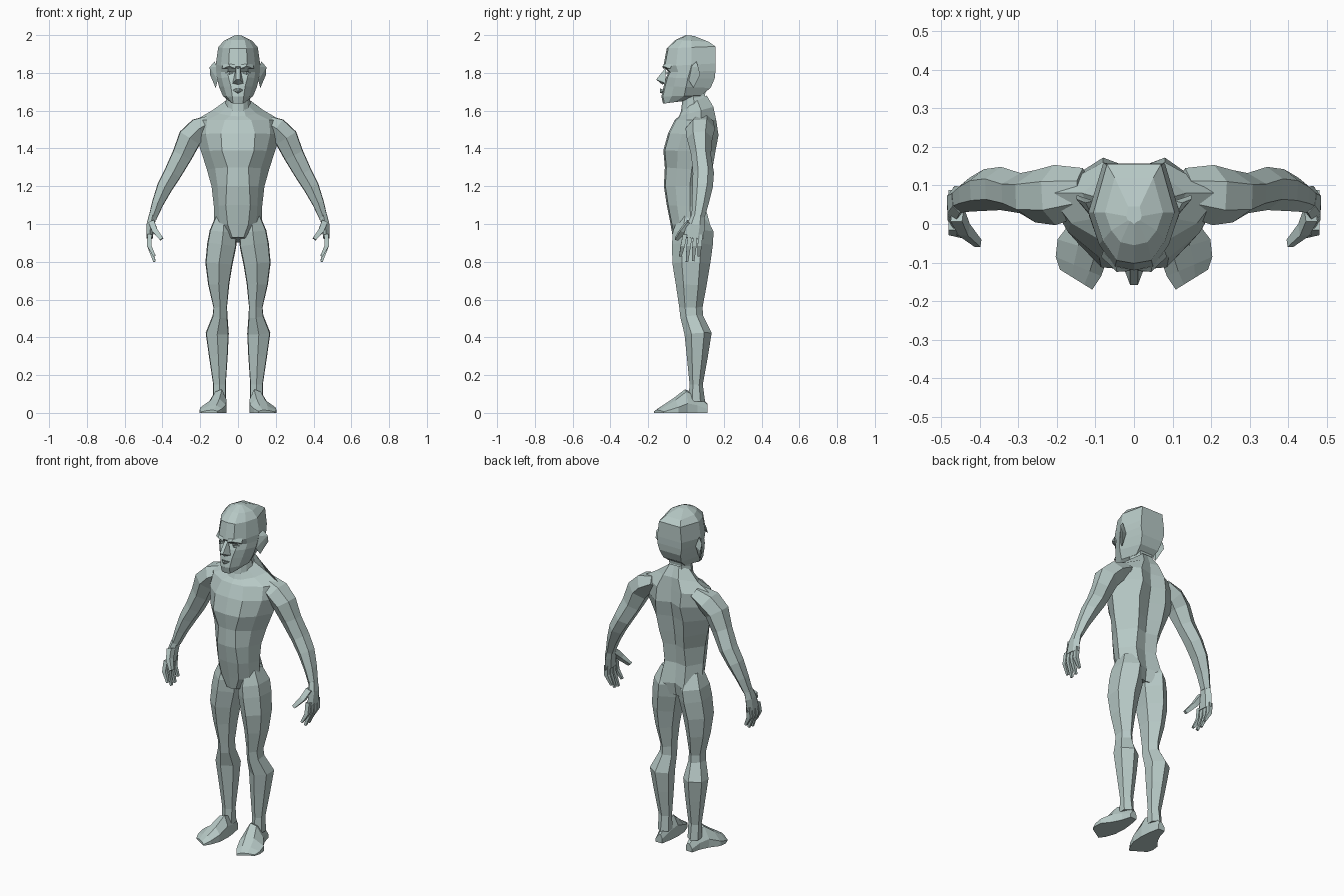
import bpy, bmesh
from mathutils import Vector

skin = bpy.data.materials.new("pale_grey_green")
skin.diffuse_color = (0.47, 0.58, 0.56, 1)


def finish(name, bm, mirror=False):
    bmesh.ops.recalc_face_normals(bm, faces=bm.faces)
    me = bpy.data.meshes.new(name)
    bm.to_mesh(me)
    bm.free()
    me.materials.append(skin)
    ob = bpy.data.objects.new(name, me)
    bpy.context.collection.objects.link(ob)
    if mirror:
        ob.modifiers.new("mirror", 'MIRROR').use_mirror_merge = False
    return ob


def skin_rings(name, rings, mirror=False):
    """Bridge closed rings of equal length and cap both ends."""
    bm = bmesh.new()
    vs = [[bm.verts.new(p) for p in r] for r in rings]
    n = len(vs[0])
    for a, b in zip(vs, vs[1:]):
        for i in range(n):
            j = (i + 1) % n
            bm.faces.new((a[i], a[j], b[j], b[i]))
    bm.faces.new(vs[0])
    bm.faces.new(vs[-1])
    return finish(name, bm, mirror)


def body_ring(zf, zb, yf, xf, xs, ys, yb, xb, groove):
    """Symmetric section: front, front corner, flank, side, back corner, spine."""
    half = [(0, yf), (xf, yf + 0.008), (xf * 0.35 + xs * 0.62, yf * 0.55 + ys * 0.45),
            (xs, ys), (xb, yb), (0, yb - groove)]
    pts = half + [(-x, y) for x, y in half[-2:0:-1]]
    return [(x, y, zf + (zb - zf) * (y - yf) / (yb - yf)) for x, y in pts]


SIX = [(1, 0), (0.45, 0.9), (-0.5, 0.85), (-1, 0), (-0.5, -0.85), (0.45, -0.9)]
FOUR = [(0.8, 0.8), (-0.8, 0.8), (-0.8, -0.8), (0.8, -0.8)]


def limb(name, path, shape=SIX):
    """Tube along (x, y, z, half depth in y, half thickness), mirrored."""
    c = [Vector(p[:3]) for p in path]
    rings = []
    for i, p in enumerate(path):
        t = (c[min(i + 1, len(c) - 1)] - c[max(i - 1, 0)])
        t.y *= 0.4
        t.normalize()
        u = Vector((0, 1, 0))
        u = (u - t * u.dot(t)).normalized()
        v = t.cross(u)
        rings.append([c[i] + u * a * p[3] + v * b * p[4] for a, b in shape])
    return skin_rings(name, rings, True)


def hull(name, pts, mirror=False):
    bm = bmesh.new()
    for p in pts:
        bm.verts.new(p)
    bmesh.ops.convex_hull(bm, input=bm.verts)
    return finish(name, bm, mirror)


# torso from crotch to base of neck
skin_rings("torso", [body_ring(*r) for r in [
    (0.93, 0.90, -0.070, 0.030, 0.055, 0.03, 0.105, 0.04, 0.01),
    (1.00, 0.97, -0.082, 0.055, 0.125, 0.03, 0.135, 0.08, 0.03),
    (1.10, 1.09, -0.102, 0.065, 0.128, 0.02, 0.102, 0.07, 0.01),
    (1.20, 1.20, -0.117, 0.060, 0.140, 0.02, 0.118, 0.07, 0.02),
    (1.30, 1.28, -0.112, 0.055, 0.165, 0.03, 0.138, 0.08, 0.03),
    (1.39, 1.38, -0.120, 0.085, 0.195, 0.05, 0.155, 0.09, 0.03),
    (1.48, 1.47, -0.095, 0.090, 0.225, 0.07, 0.172, 0.08, 0.03),
    (1.55, 1.55, -0.060, 0.070, 0.225, 0.08, 0.160, 0.08, 0.02),
    (1.57, 1.62, -0.038, 0.040, 0.135, 0.08, 0.145, 0.05, 0.01),
    (1.61, 1.68, -0.020, 0.030, 0.065, 0.06, 0.110, 0.03, 0.00)]])

# neck
skin_rings("neck", [body_ring(*r) for r in [
    (1.57, 1.60, -0.030, 0.03, 0.075, 0.05, 0.125, 0.05, 0),
    (1.65, 1.68, -0.020, 0.03, 0.062, 0.04, 0.100, 0.04, 0),
    (1.72, 1.74, -0.030, 0.03, 0.062, 0.04, 0.110, 0.04, 0)]])

# head: jaw, cheeks, eye sockets, brow, skull
skin_rings("head", [body_ring(*r) for r in [
    (1.637, 1.65, -0.122, 0.026, 0.040, -0.06, -0.020, 0.025, 0),
    (1.675, 1.68, -0.130, 0.030, 0.080, -0.01, 0.080, 0.05, 0),
    (1.73, 1.72, -0.118, 0.038, 0.100, 0.00, 0.130, 0.06, 0),
    (1.775, 1.77, -0.106, 0.050, 0.112, 0.01, 0.152, 0.07, 0),
    (1.805, 1.81, -0.092, 0.055, 0.116, 0.02, 0.156, 0.08, 0),
    (1.835, 1.85, -0.120, 0.050, 0.118, 0.03, 0.157, 0.08, 0),
    (1.93, 1.94, -0.102, 0.045, 0.105, 0.03, 0.155, 0.07, 0),
    (1.975, 1.965, -0.055, 0.035, 0.075, 0.03, 0.120, 0.05, 0),
    (2.0, 1.995, 0.000, 0.010, 0.020, 0.02, 0.045, 0.015, 0)]])

# facial features
hull("nose", [(0.010, -0.105, 1.83), (-0.010, -0.105, 1.83), (0.010, -0.158, 1.765),
              (-0.010, -0.158, 1.765), (0.028, -0.11, 1.745), (-0.028, -0.11, 1.745),
              (0, -0.125, 1.738)])
hull("lips", [(0.030, -0.112, 1.708), (-0.030, -0.112, 1.708), (0.008, -0.138, 1.718),
              (-0.008, -0.138, 1.718), (0, -0.137, 1.695), (0, -0.11, 1.685)])
hull("brow", [(0.012, -0.122, 1.822), (0.012, -0.116, 1.842), (0.045, -0.124, 1.836),
              (0.045, -0.112, 1.848), (0.085, -0.085, 1.822), (0.080, -0.07, 1.845),
              (0.05, -0.08, 1.83)], True)
hull("eye", [(0.022, -0.088, 1.80), (0.045, -0.103, 1.808), (0.045, -0.102, 1.792),
             (0.072, -0.078, 1.80), (0.045, -0.08, 1.80)], True)
hull("ear", [(0.108, 0.015, 1.76), (0.108, 0.02, 1.83), (0.150, 0.065, 1.83),
             (0.125, 0.055, 1.86), (0.148, 0.075, 1.79), (0.118, 0.04, 1.72),
             (0.105, 0.06, 1.80)], True)

# arms
limb("arm", [
    (0.13, 0.085, 1.545, 0.060, 0.040), (0.205, 0.075, 1.505, 0.078, 0.066),
    (0.255, 0.072, 1.455, 0.068, 0.070), (0.295, 0.080, 1.365, 0.052, 0.060),
    (0.345, 0.092, 1.270, 0.056, 0.052), (0.388, 0.088, 1.195, 0.054, 0.046),
    (0.425, 0.076, 1.110, 0.044, 0.034), (0.453, 0.063, 1.030, 0.034, 0.024)])

# hands
limb("palm", [(0.452, 0.063, 1.045, 0.034, 0.022), (0.463, 0.052, 0.995, 0.047, 0.024),
              (0.468, 0.038, 0.925, 0.056, 0.018)])
for i, (y, tip, low) in enumerate([(-0.005, -0.030, 0.83), (0.023, 0.005, 0.80),
                                   (0.051, 0.038, 0.805), (0.077, 0.068, 0.83)]):
    limb("finger_%d" % (i + 1), [
        (0.468, y, 0.945, 0.014, 0.015), (0.470, (y + tip) / 2, 0.885, 0.014, 0.014),
        (0.442, tip, low, 0.008, 0.008)], FOUR)
limb("thumb", [(0.458, 0.025, 1.01, 0.024, 0.020), (0.440, -0.015, 0.965, 0.020, 0.018),
               (0.404, -0.050, 0.920, 0.012, 0.012)], FOUR)

# legs: hip, thigh, knee, calf, ankle
limb("leg", [
    (0.072, 0.030, 1.04, 0.070, 0.050), (0.078, 0.038, 0.96, 0.108, 0.080),
    (0.086, 0.034, 0.89, 0.108, 0.086), (0.101, 0.028, 0.79, 0.100, 0.080),
    (0.102, 0.028, 0.68, 0.082, 0.062), (0.094, 0.026, 0.56, 0.062, 0.040),
    (0.095, 0.030, 0.51, 0.060, 0.044), (0.110, 0.064, 0.42, 0.072, 0.068),
    (0.104, 0.060, 0.30, 0.056, 0.055), (0.098, 0.054, 0.15, 0.035, 0.037),
    (0.098, 0.056, 0.06, 0.045, 0.038)])

# feet: sections from heel to toes, inner point, outer point, height
foot = []
for xi, yi, xo, yo, h in [(0.078, 0.113, 0.120, 0.115, 0.05), (0.066, 0.05, 0.135, 0.06, 0.10),
                          (0.060, -0.01, 0.160, 0.01, 0.125), (0.065, -0.08, 0.198, -0.04, 0.075),
                          (0.085, -0.135, 0.203, -0.085, 0.04), (0.108, -0.17, 0.192, -0.118, 0.015)]:
    a, b = Vector((xi, yi, 0)), Vector((xo, yo, 0))
    up = Vector((0, 0, h))
    foot.append([a, b, b + up * 0.4, a.lerp(b, 0.6) + up * 0.9, a.lerp(b, 0.25) + up, a + up * 0.55])
skin_rings("foot", foot, True)
